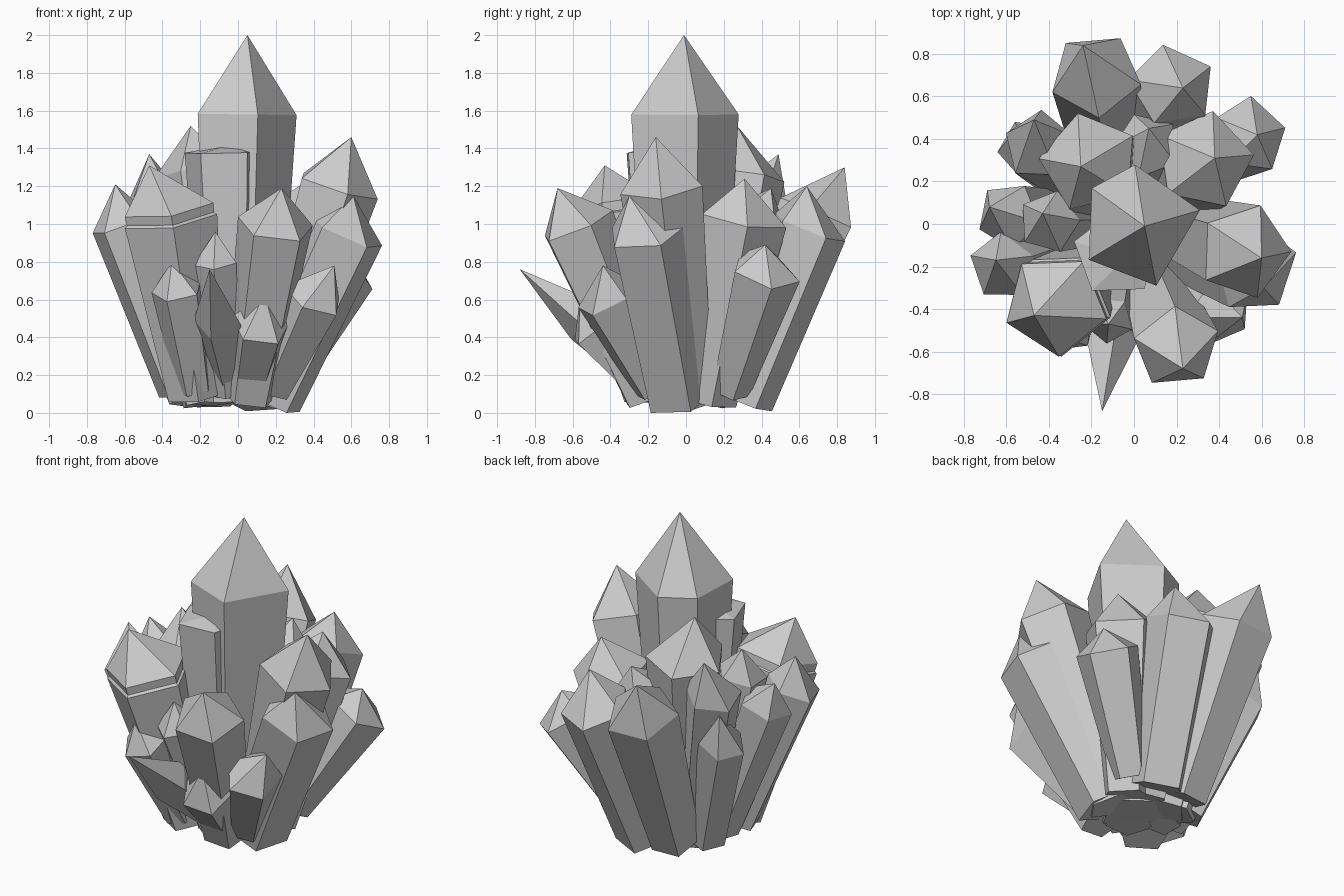
import bpy, bmesh, math
from mathutils import Vector


def crystal(name, base, shoulder, tip, r0, r1, phase, sides=5, angles=None):
    """Flaring prism from base to shoulder, closed by a faceted point."""
    b, s, t = Vector(base), Vector(shoulder), Vector(tip)
    axis = (s - b).normalized()
    u = Vector((1, 0, 0))
    u = (u - axis * u.dot(axis)).normalized()
    v = axis.cross(u)
    angles = angles or [phase + i * 360 / sides for i in range(sides)]
    bm = bmesh.new()

    def ring(c, r):
        out = []
        for deg in angles:
            a = math.radians(deg)
            p = c + (u * math.cos(a) + v * math.sin(a)) * r
            p.z = max(p.z, 0)
            out.append(bm.verts.new(p))
        return out

    low, high = ring(b, r0), ring(s, r1)
    top = bm.verts.new(t)
    bm.faces.new(low[::-1])
    for i in range(sides):
        j = (i + 1) % sides
        bm.faces.new((low[i], low[j], high[j], high[i]))
        bm.faces.new((high[i], high[j], top))
    bmesh.ops.recalc_face_normals(bm, faces=bm.faces)
    me = bpy.data.meshes.new(name)
    bm.to_mesh(me)
    bm.free()
    bpy.context.collection.objects.link(bpy.data.objects.new(name, me))


# Central crystal (uneven pentagon) and its blunt companion
crystal("main_crystal", (0.01, -0.01, 0.06), (0.03, -0.01, 1.58), (0.05, -0.01, 2.0), 0.2, 0.29, 0,
        angles=[15, 95, 142, 213, 285])
crystal("blunt_crystal", (-0.05, -0.1, 0.06), (-0.08, -0.14, 1.38), (-0.04, -0.16, 1.42), 0.14, 0.21, 20)

# Front crystals
crystal("front_left_crystal", (-0.22, -0.17, 0.09), (-0.37, -0.38, 1.09), (-0.47, -0.43, 1.31), 0.16, 0.25, 58)
crystal("front_left_collar", (-0.22, -0.17, 0.09), (-0.36, -0.37, 1.03), (-0.4, -0.42, 1.2), 0.16, 0.26, 58)
crystal("front_right_crystal", (0.06, -0.2, 0.08), (0.2, -0.58, 0.99), (0.23, -0.68, 1.19), 0.14, 0.21, 236)
crystal("front_small_crystal", (-0.06, -0.2, 0.1), (-0.12, -0.45, 0.8), (-0.12, -0.47, 0.96), 0.08, 0.12, 50)
crystal("front_low_crystal", (0.05, -0.2, 0.13), (0.12, -0.48, 0.46), (0.14, -0.56, 0.63), 0.11, 0.16, 90)
crystal("front_low_left_crystal", (-0.23, -0.24, 0.13), (-0.32, -0.48, 0.65), (-0.35, -0.53, 0.8), 0.1, 0.14, 30)
crystal("front_spike", (-0.06, -0.25, 0.2), (-0.11, -0.52, 0.48), (-0.15, -0.88, 0.76), 0.08, 0.13, 75, 4)
crystal("front_low_right_crystal", (0.18, -0.17, 0.13), (0.4, -0.42, 0.61), (0.51, -0.44, 0.78), 0.11, 0.17, -40)

# Right crystals
crystal("right_tall_crystal", (0.16, 0.0, 0.05), (0.52, -0.13, 1.2), (0.6, -0.16, 1.46), 0.15, 0.23, 70)
crystal("right_front_crystal", (0.16, -0.04, 0.07), (0.57, -0.21, 0.96), (0.61, -0.3, 1.15), 0.19, 0.22, 16)
crystal("right_low_crystal", (0.22, 0.23, 0.12), (0.55, 0.42, 0.75), (0.58, 0.42, 0.89), 0.11, 0.19, 90)

# Back crystals
crystal("back_right_crystal", (0.16, 0.12, 0.06), (0.33, 0.3, 1.03), (0.38, 0.31, 1.24), 0.15, 0.24, 80)
crystal("back_mid_crystal", (0.08, 0.29, 0.07), (0.18, 0.65, 0.98), (0.23, 0.64, 1.2), 0.18, 0.21, 102)
crystal("back_left_crystal", (-0.12, 0.28, 0.08), (-0.18, 0.7, 1.05), (-0.24, 0.84, 1.3), 0.15, 0.22, 58)
crystal("back_inner_crystal", (-0.1, 0.12, 0.06), (-0.21, 0.29, 1.26), (-0.25, 0.27, 1.52), 0.15, 0.24, 103)
crystal("back_filler_crystal", (0.03, 0.15, 0.07), (0.06, 0.37, 1.04), (0.07, 0.45, 1.19), 0.12, 0.16, 40)

# Left crystals
crystal("left_back_crystal", (-0.18, 0.15, 0.06), (-0.45, 0.37, 1.12), (-0.47, 0.49, 1.37), 0.12, 0.17, 85)
crystal("left_outer_back_crystal", (-0.25, 0.15, 0.08), (-0.51, 0.36, 0.82), (-0.55, 0.45, 1.04), 0.12, 0.14, 40)
crystal("left_crystal", (-0.26, 0.04, 0.1), (-0.59, 0.04, 0.97), (-0.68, 0.08, 1.14), 0.12, 0.16, 60)
crystal("left_front_crystal", (-0.3, -0.09, 0.12), (-0.62, -0.2, 1.0), (-0.65, -0.17, 1.21), 0.13, 0.165, 20)
crystal("left_inner_crystal", (-0.18, 0.02, 0.06), (-0.4, 0.01, 1.1), (-0.43, 0.05, 1.28), 0.12, 0.15, 75)
